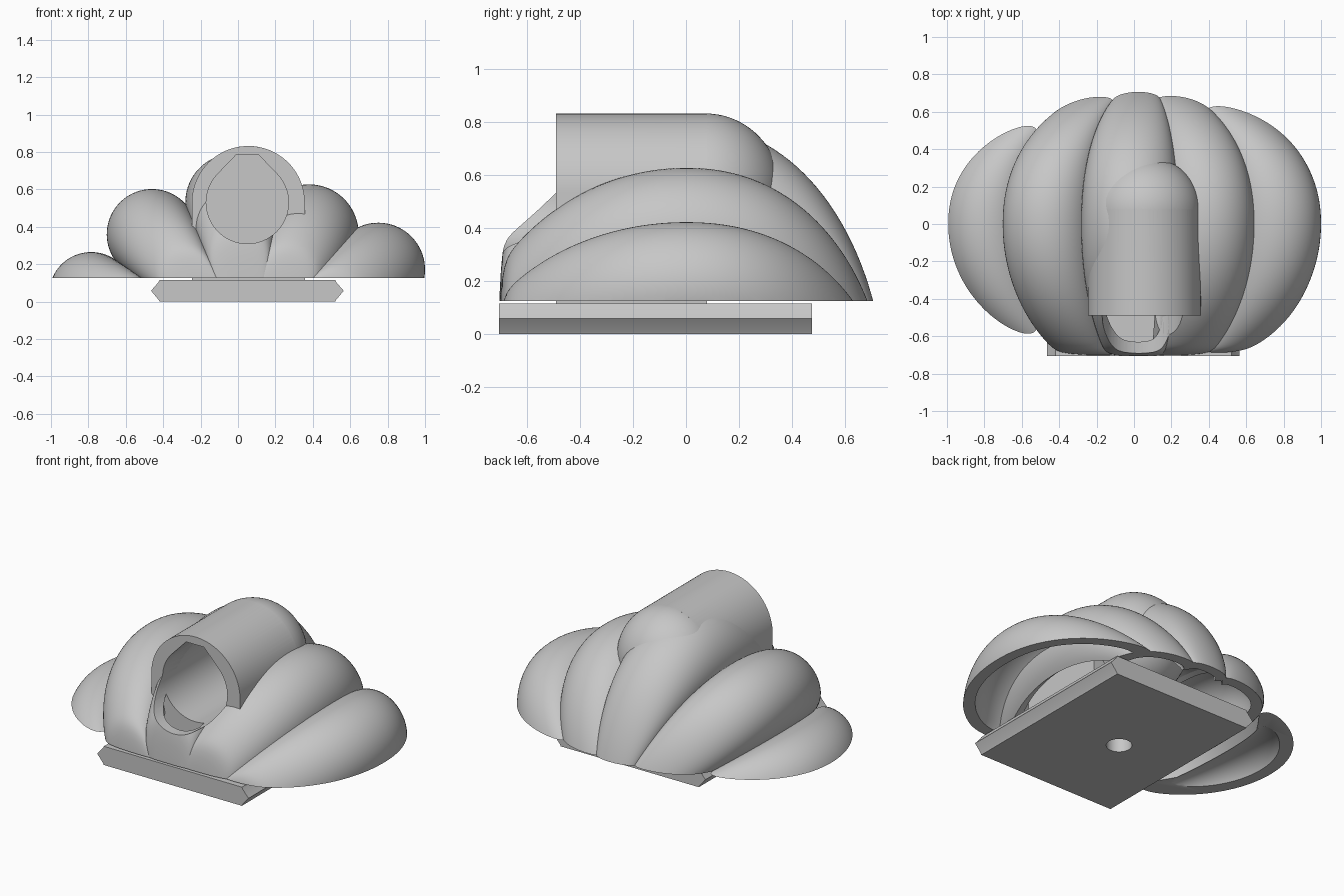
import bpy, bmesh, math

if "Cube" in bpy.data.objects:
    bpy.data.objects.remove(bpy.data.objects["Cube"])

grey = bpy.data.materials.new("plain grey")
grey.use_nodes = True
grey.diffuse_color = (0.57, 0.57, 0.57, 1)
grey.node_tree.nodes["Principled BSDF"].inputs["Base Color"].default_value = (0.57, 0.57, 0.57, 1)

MID = 0.055          # centre line of the tube and plate
POLE = (0.05, -0.27)  # x, z of the axis the lobes converge on
FLOOR = 0.125
WALL = 0.065


def finish(name, bm):
    bmesh.ops.recalc_face_normals(bm, faces=bm.faces)
    mesh = bpy.data.meshes.new(name)
    bm.to_mesh(mesh)
    bm.free()
    mesh.materials.append(grey)
    ob = bpy.data.objects.new(name, mesh)
    bpy.context.collection.objects.link(ob)
    return ob


def extrude_y(name, outline, y0, y1):
    """Solid made from an x, z outline pulled along y."""
    bm = bmesh.new()
    face = bm.faces.new([bm.verts.new((x, y0, z)) for x, z in outline])
    moved = bmesh.ops.extrude_face_region(bm, geom=[face])["geom"]
    verts = [g for g in moved if isinstance(g, bmesh.types.BMVert)]
    bmesh.ops.translate(bm, verts=verts, vec=(0, y1 - y0, 0))
    return finish(name, bm)


def arc(cx, cz, r, a0, a1, n):
    steps = [math.radians(a0 + (a1 - a0) * i / n) for i in range(n + 1)]
    return [(cx + r * math.cos(a), cz + r * math.sin(a)) for a in steps]


def boolean(ob, other, operation="DIFFERENCE"):
    mod = ob.modifiers.new(operation.title(), "BOOLEAN")
    mod.operation, mod.solver, mod.object = operation, "EXACT", other
    mod.use_self = True


def apply_all(ob):
    bpy.ops.object.select_all(action="DESELECT")
    ob.select_set(True)
    bpy.context.view_layer.objects.active = ob
    for mod in list(ob.modifiers):
        bpy.ops.object.modifier_apply(modifier=mod.name)
    bpy.ops.object.shade_smooth_by_angle(angle=math.radians(32))


def spine(n=64):
    """Pairs of y and scale toward the pole; blunt at the front."""
    for i in range(n + 1):
        u = math.sin(-1.486 + 2.76 * i / n)
        if u < 0:
            y = 0.709 * u
            yield y, math.sqrt(1 - (y / 0.87) ** 2) * (1 - abs(u) ** 60) ** 0.4
        else:
            yield 0.757 * u, math.sqrt(1 - u ** 2.15)


def lobe(name, cx, cz, r):
    """Hollow puffy rib: a thick arc scaled toward the pole along y."""
    out = math.degrees(math.atan2(cz - POLE[1], cx - POLE[0]))
    outer = arc(cx, cz, r, out - 104, out + 104, 44)
    inner = arc(cx, cz, r - WALL, out + 104, out - 104, 44)
    ring = [(x, z, 1) for x, z in outer] + [(x, z, 0.92) for x, z in inner]
    bm = bmesh.new()
    rows = [[bm.verts.new((POLE[0] + (x - POLE[0]) * s, y * k, POLE[1] + (z - POLE[1]) * s))
             for x, z, k in ring] for y, s in spine()]
    n = len(ring)
    for a, b in zip(rows, rows[1:]):
        for j in range(n):
            bm.faces.new((a[j], a[(j + 1) % n], b[(j + 1) % n], b[j]))
    # Close the tips between the outer and inner skins
    for row in (rows[0], rows[-1]):
        for j in range(n // 2 - 1):
            bm.faces.new((row[j], row[j + 1], row[n - 2 - j], row[n - 1 - j]))
    return finish(name, bm)


# Helpers: floor trim and the tube bore with its flattened peak
floor_cutter = extrude_y("floor_cutter", [(-2, -1), (2, -1), (2, FLOOR), (-2, FLOOR)], -2, 2)
bore = arc(MID - 0.005, 0.53, 0.22, 135, 405, 48)
bore += [(MID + 0.055, 0.785), (MID - 0.065, 0.785)]
bore_cutter = extrude_y("bore_cutter", bore, -0.9, 0.05)

# Puffy ribs
lobes = [
    ("right_outer_lobe", -0.785, 0.04, 0.225),
    ("right_inner_lobe", -0.46, 0.36, 0.242),
    ("middle_lobe", -0.02, 0.53, 0.262),
    ("left_inner_lobe", 0.38, 0.362, 0.265),
    ("left_outer_lobe", 0.75, 0.172, 0.25),
]
for spec in lobes:
    ob = lobe(*spec)
    boolean(ob, floor_cutter)
    boolean(ob, bore_cutter)
    apply_all(ob)

# Arched tube with a rounded back end
arch = arc(MID, 0.53, 0.302, 0, 180, 48) + [(MID - 0.302, 0.115), (MID + 0.302, 0.115)]
tube = extrude_y("tube", arch, -0.49, 0.08)
bm = bmesh.new()
bmesh.ops.create_uvsphere(bm, u_segments=64, v_segments=40, radius=0.302)
bmesh.ops.scale(bm, vec=(1, 0.95, 1), verts=bm.verts)
bmesh.ops.translate(bm, vec=(MID, 0.075, 0.53), verts=bm.verts)
dome = finish("tube_dome_helper", bm)
boolean(tube, dome, "UNION")
boolean(tube, bore_cutter)
apply_all(tube)

# Base plate with pointed side edges and a round hole
half = [(0.47, 0), (0.475, 0.01), (0.515, 0.058), (0.475, 0.104), (0.47, 0.115)]
c = 0.05
outline = [(c + x, z) for x, z in half] + [(c - x, z) for x, z in reversed(half)]
plate = extrude_y("base_plate", outline, -0.705, 0.475)
bm = bmesh.new()
bmesh.ops.create_cone(bm, cap_ends=True, segments=40, radius1=0.072, radius2=0.072, depth=0.6)
bmesh.ops.translate(bm, vec=(0, -0.13, 0), verts=bm.verts)
hole = finish("plate_hole_cutter", bm)
boolean(plate, hole)
apply_all(plate)

for helper in (floor_cutter, bore_cutter, dome, hole):
    bpy.data.objects.remove(helper)
